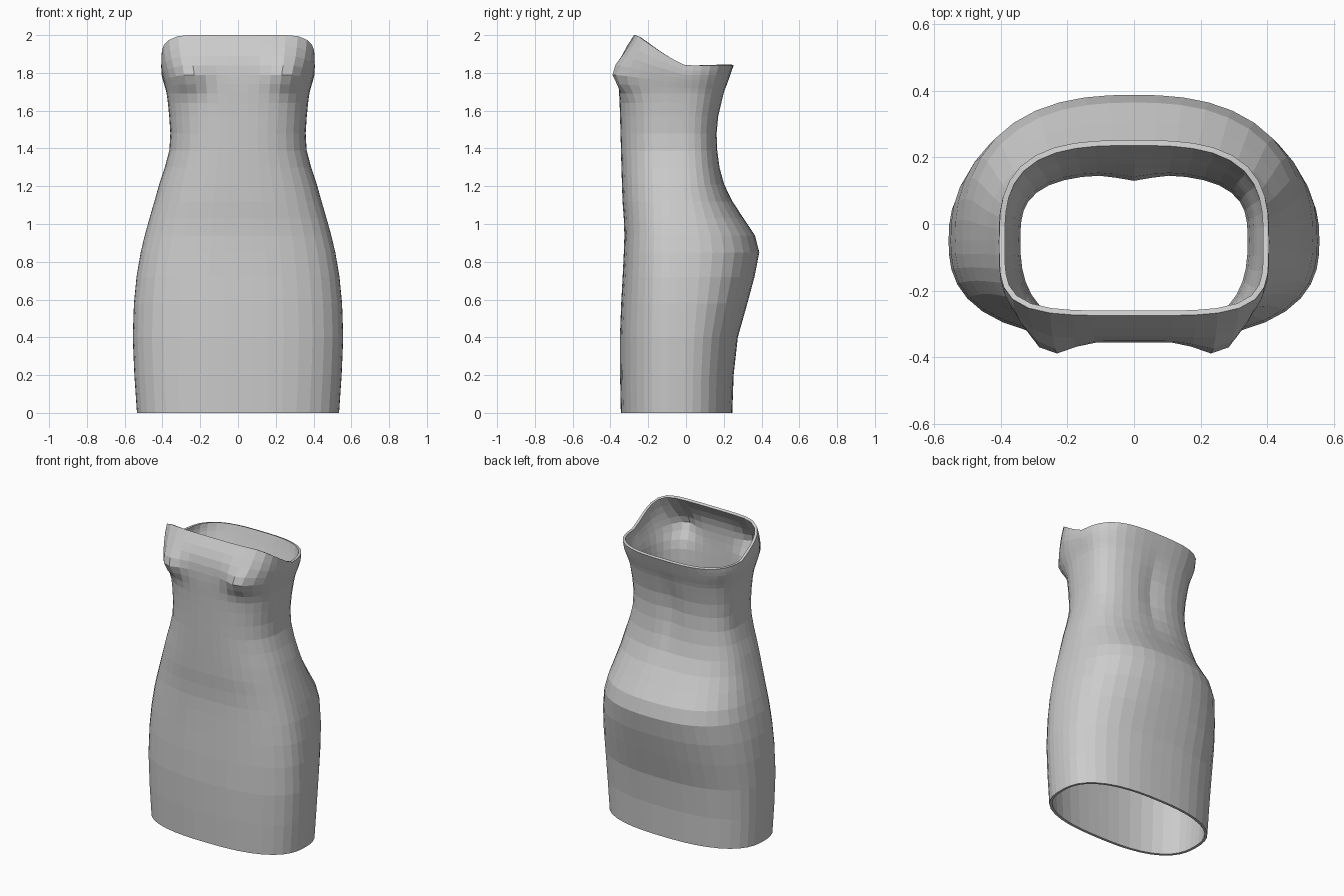
import bpy, bmesh, math

if "Cube" in bpy.data.objects:
    bpy.data.objects.remove(bpy.data.objects["Cube"])

SEG = 44       # sides around the body
CY = -0.05     # depth of the side seams
NECK = 1.70    # above this height the rings follow the sloping neckline
TOP = 2.0

# Silhouette profiles as (height, value)
SIDE = [(0, .535), (.42, .557), (.8, .525), (1.2, .42), (1.4, .362), (1.6, .367), (1.89, .405), (2, .405)]
FRONT = [(0, .345), (.4, .35), (.95, .326), (1.12, .336), (1.6, .35), (1.8, .355), (1.9, .335), (2, .275)]
BACK = [(0, .245), (.35, .265), (.6, .33), (.85, .388), (.95, .36), (1.08, .27), (1.22, .2), (1.4, .167),
        (1.55, .17), (1.7, .203), (2, .252)]


def profile(pts, z):
    """Smooth curve through the profile points (cubic Hermite)."""
    i = max(k for k in range(len(pts) - 1) if pts[k][0] <= z)

    def slope(k):
        a, b = pts[max(k - 1, 0)], pts[min(k + 1, len(pts) - 1)]
        return (b[1] - a[1]) / (b[0] - a[0])
    (z0, v0), (z1, v1) = pts[i], pts[i + 1]
    h = z1 - z0
    t = (z - z0) / h
    return ((1 + 2 * t) * (1 - t) ** 2 * v0 + t * (1 - t) ** 2 * h * slope(i)
            + t * t * (3 - 2 * t) * v1 + t * t * (t - 1) * h * slope(i + 1))


def bell(x, centre, width):
    return math.exp(-((x - centre) / width) ** 2)


def outline(z, a):
    """Squared oval cross-section at height z, direction a."""
    c, s = math.cos(a), math.sin(a)
    if s < 0:
        n, depth = 2.6 + 1.6 * max(0, (z - NECK) / 0.3) ** 1.5, CY + profile(FRONT, z)
    else:
        n, depth = 2.5 + 0.5 * min(1, max(0, (z - 1.1) / 0.3)), profile(BACK, z) - CY
    if s < 0:
        depth = profile(FRONT, z) + CY
    r = (abs(c) ** n + abs(s) ** n) ** (-1 / n)
    return profile(SIDE, z) * c * r, CY + depth * s * r


def point(z, a):
    x, y = outline(z, a)
    s = math.sin(a)
    # bust swells the front, spine groove dents the back
    if s < 0:
        y -= 0.068 * bell(z, 1.79, .085) * bell(abs(x), .265, .09) * min(1, -2 * s)
    else:
        y -= 0.018 * bell(z, 1.47, .2) * bell(x, 0, .06)
    # neckline dips from the front to the back
    if z > NECK:
        rim_y = outline(TOP, a)[1]
        rim = 1.84 + 0.16 * min(1, max(0, -rim_y / 0.26)) ** 1.2
        z = NECK + (z - NECK) / (TOP - NECK) * (rim - NECK)
    return x, y, z


# Ring heights: wide bands on the skirt, finer at waist and bust
heights = [0.2 * k for k in range(3)] + [0.58, 0.72]
heights += [0.85 + 0.09 * k for k in range(9)]
heights += [1.64 + 0.05 * k for k in range(8)] + [TOP]

# Dress shell: lofted rings open at hem and neckline
bm = bmesh.new()
rows = [[bm.verts.new(point(z, 2 * math.pi * k / SEG)) for k in range(SEG)] for z in heights]
for lo, hi in zip(rows, rows[1:]):
    for k in range(SEG):
        j = (k + 1) % SEG
        bm.faces.new((lo[k], lo[j], hi[j], hi[k]))
mesh = bpy.data.meshes.new("strapless_dress")
bm.to_mesh(mesh)
bm.free()
dress = bpy.data.objects.new("strapless_dress", mesh)
bpy.context.collection.objects.link(dress)

# Cloth thickness, grown inward
solid = dress.modifiers.new("cloth_thickness", 'SOLIDIFY')
solid.thickness = 0.017
solid.offset = -1
